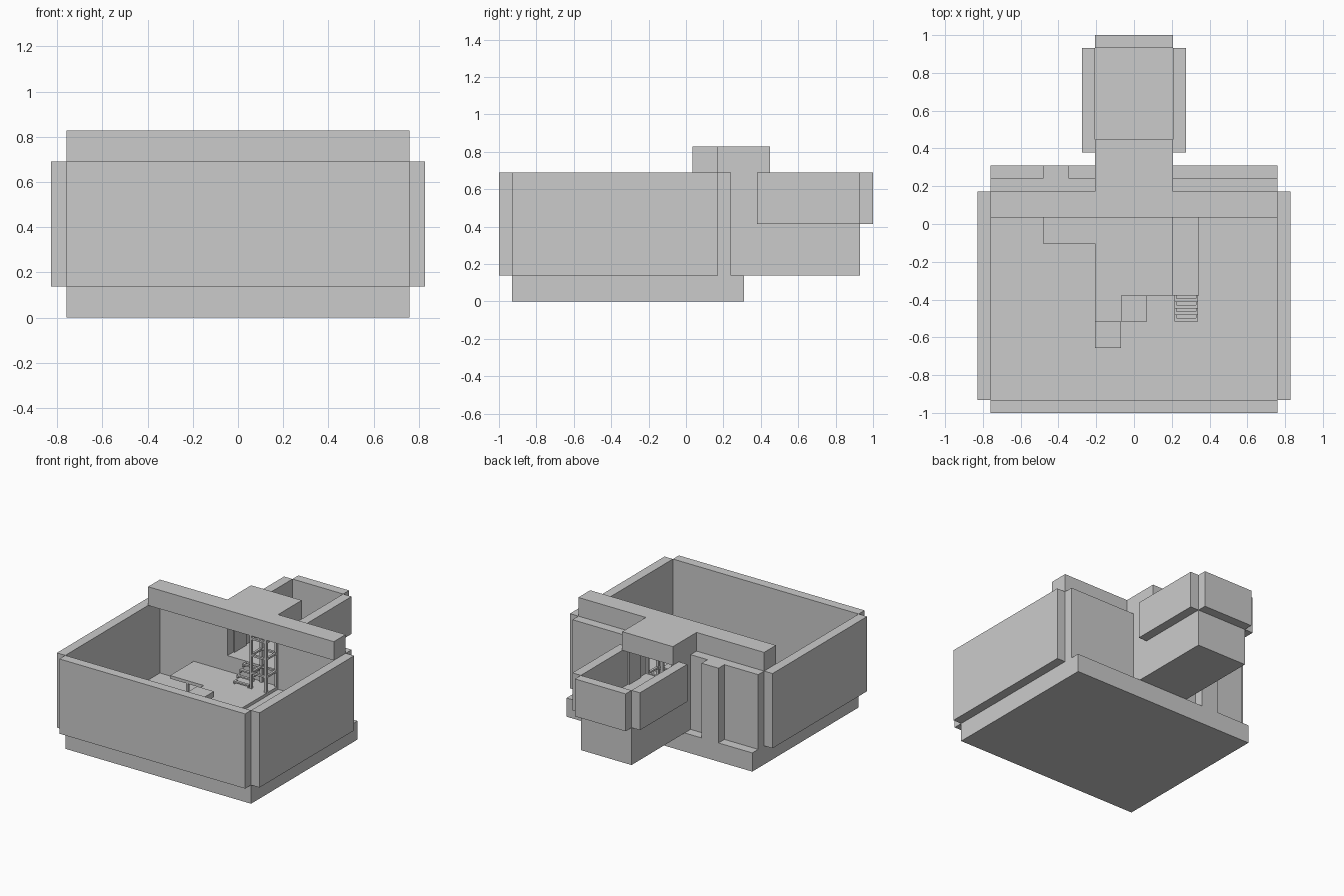
import bpy

if "Cube" in bpy.data.objects:
    bpy.data.objects.remove(bpy.data.objects["Cube"])

U = 2 / 29  # layout module


def box(name, x0, x1, y0, y1, z0, z1):
    """Axis-aligned box given in layout modules."""
    bpy.ops.mesh.primitive_cube_add(size=1)
    o = bpy.context.object
    o.name = name
    o.location = ((x0 + x1) / 2 * U, (y0 + y1) / 2 * U, (z0 + z1) / 2 * U)
    o.scale = ((x1 - x0) * U, (y1 - y0) * U, (z1 - z0) * U)
    return o


def stairs(name, x0, y0, z0, rise=2.0, steps=4):
    """Open stair, two modules wide and deep, climbing towards the back."""
    for i in range(steps):
        y = y0 + i * 0.5
        z = z0 + (i + 0.7) * rise / steps
        box(name + "_tread", x0 + 0.25, x0 + 1.75, y, y + 0.3, z - 0.15, z)
        for x in (x0 + 0.1, x0 + 1.75):
            box(name + "_stringer", x, x + 0.15, y, y + 0.5, z - 0.35, z)


# Main room: floor, walls set outside the floor edge
box("room_base", -11, 11, -13.5, 4.5, 0, 2)
box("front_wall", -11, 11, -14.5, -13.5, 2, 10)
for s in (-1, 1):
    box("side_wall", *sorted((11 * s, 12 * s)), -13.5, 2.5, 2, 10)
    box("back_wall", *sorted((3 * s, 11 * s)), 2.5, 3.5, 2, 10)
box("back_pilaster", -7, -5, 3.5, 4.5, 2, 10)

# Roof beam with its rear arm
box("roof_beam", -11, 11, 0.5, 2.5, 10, 12)
box("roof_beam_arm", -3, 3, 2.5, 6.5, 10, 12)

# Raised rear annex
box("annex_base", -3, 3, 2.5, 13.5, 2, 6)
box("annex_end_wall", -3, 3, 13.5, 14.5, 6, 10)
for s in (-1, 1):
    box("annex_side_wall", *sorted((3 * s, 4 * s)), 5.5, 13.5, 6, 10)
    box("annex_neck_wall", *sorted((2.85 * s, 3 * s)), 3.5, 5.5, 6, 10)

# Interior platform, side walkway and stepping slabs
box("platform", -3, 3, -5.5, 2.5, 4, 4.33)
box("platform_wing", -7, -3, -1.5, 2.5, 4, 4.33)
box("platform_tongue", -3, -1, -7.5, -5.5, 4, 4.33)
box("side_walkway", 3, 5, -5.5, 2.5, 3.67, 4)
box("high_slab", -1, 1, -7.5, -5.5, 5.7, 6.3)
box("low_slab", -3, -1, -9.5, -7.5, 5, 5.33)
for x, y in ((-5.2, -1.4), (-2.9, -7.4), (2.7, -5.4), (4.7, -5.4)):
    box("platform_leg", x, x + 0.25, y, y + 0.25, 2, 4)

# Stairs from floor to walkway and from platform to annex
stairs("floor_stairs", 3, -7.5, 2)
stairs("annex_stairs", -1, 0.5, 4.33, 1.67)

# Scaffold tower up to the roof beam
for x in (1, 2.75):
    for y in (0.5, 2.25):
        box("tower_post", x, x + 0.25, y, y + 0.25, 4.33, 10)
for z in (5.9, 7.8, 9.6):
    for y in (0.5, 2.25):
        box("tower_rail", 1, 3, y, y + 0.25, z, z + 0.2)
    for x in (1, 2.75):
        box("tower_rail", x, x + 0.25, 0.5, 2.5, z, z + 0.2)
